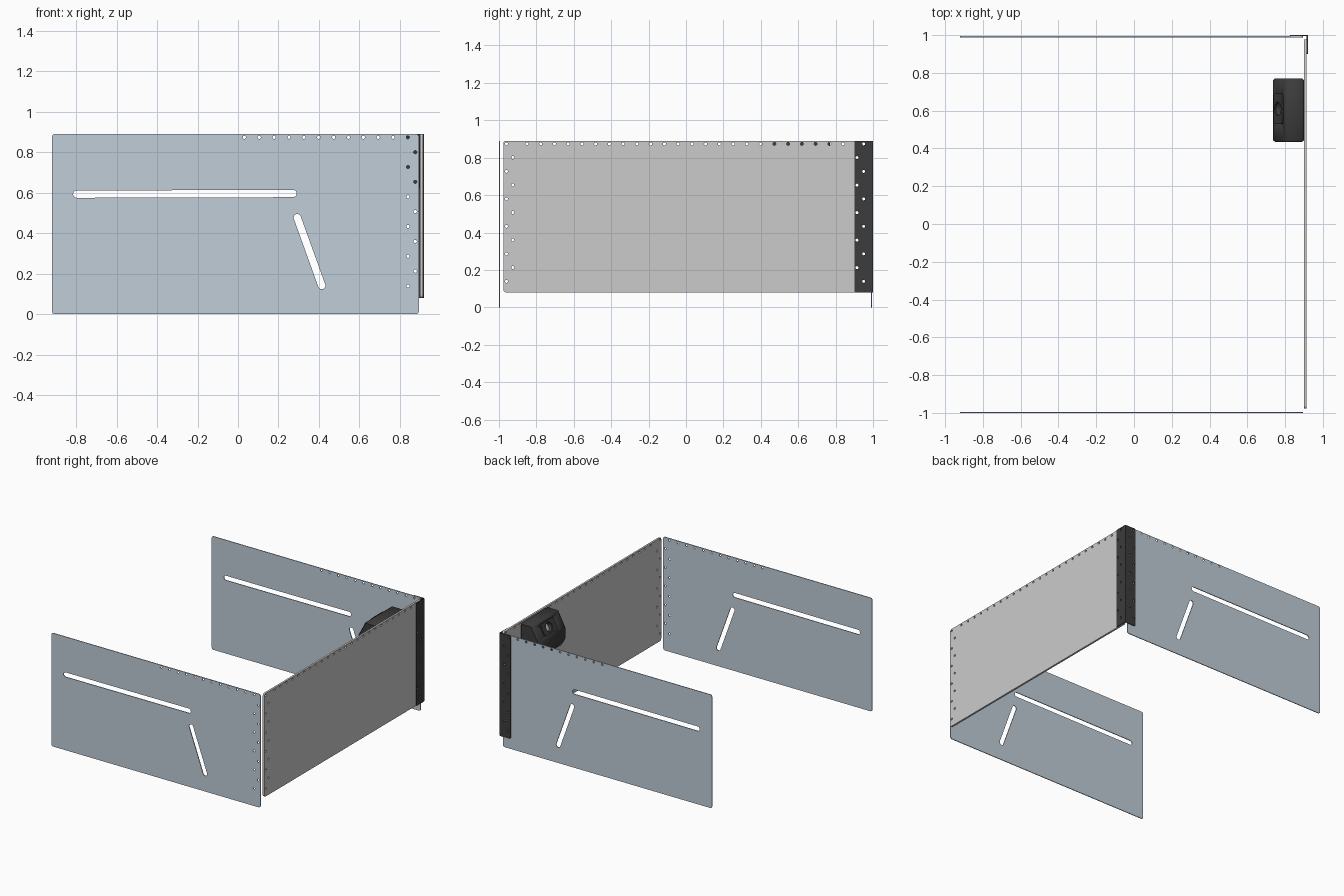
import bpy, bmesh
from math import pi, cos, sin, atan2
from mathutils import Matrix, Vector

if "Cube" in bpy.data.objects:
    bpy.data.objects.remove(bpy.data.objects["Cube"])

def material(name, c):
    m = bpy.data.materials.new(name)
    m.diffuse_color = (*c, 1)
    m.use_nodes = True
    m.node_tree.nodes["Principled BSDF"].inputs["Base Color"].default_value = m.diffuse_color
    return m

BLUE = material("pale_blue_sheet", (0.53, 0.61, 0.69))
DARK = material("dark_metal", (0.045, 0.045, 0.045))
PITCH, TOP = 0.0735, 0.874

# 2D outlines
def arc(cx, cy, r, a0, a1, n):
    return [(cx + r * cos(a0 + (a1 - a0) * i / n), cy + r * sin(a0 + (a1 - a0) * i / n)) for i in range(n + 1)]

def circle(x, y, r=0.008, n=16):
    return arc(x, y, r, 0, 2 * pi, n)[:-1]

def slot(a, b, r=0.018):
    t = atan2(b[1] - a[1], b[0] - a[0])
    return arc(*a, r, t + pi / 2, t + 3 * pi / 2, 10) + arc(*b, r, t - pi / 2, t + pi / 2, 10)

def rounded_rect(x0, x1, y0, y1, r):
    pts = []
    for k, (x, y) in enumerate([(x1 - r, y1 - r), (x0 + r, y1 - r), (x0 + r, y0 + r), (x1 - r, y0 + r)]):
        pts += arc(x, y, r, k * pi / 2, (k + 1) * pi / 2, 5)
    return pts

def plate(name, loops, thickness, matrix, mat=None):
    """Filled outline (first loop) with holes (other loops), extruded both ways."""
    cu = bpy.data.curves.new(name, 'CURVE')
    cu.dimensions, cu.fill_mode, cu.extrude = '2D', 'BOTH', thickness / 2
    for pts in loops:
        s = cu.splines.new('POLY')
        s.points.add(len(pts) - 1)
        for p, q in zip(s.points, pts):
            p.co = (*q, 0, 1)
        s.use_cyclic_u = True
    tmp = bpy.data.objects.new(name + "_outline", cu)
    bpy.context.collection.objects.link(tmp)
    me = bpy.data.meshes.new_from_object(tmp.evaluated_get(bpy.context.evaluated_depsgraph_get()))
    bpy.data.objects.remove(tmp)
    me.transform(matrix)
    bm = bmesh.new()
    bm.from_mesh(me)
    bmesh.ops.remove_doubles(bm, verts=bm.verts, dist=1e-5)
    bmesh.ops.recalc_face_normals(bm, faces=bm.faces)
    bm.to_mesh(me)
    bm.free()
    me.materials.clear()
    if mat:
        me.materials.append(mat)
    ob = bpy.data.objects.new(name, me)
    bpy.context.collection.objects.link(ob)
    return ob

def facing_y(y):   # outline (x, z)
    return Matrix(((1, 0, 0, 0), (0, 0, -1, y), (0, 1, 0, 0), (0, 0, 0, 1)))

def facing_x(x):   # outline (y, z)
    return Matrix(((0, 0, 1, x), (1, 0, 0, 0), (0, 1, 0, 0), (0, 0, 0, 1)))

def zigzag(even, odd):
    return [circle(odd if i % 2 else even, TOP - PITCH * i) for i in range(11)]

# side panels with slots and rivet holes
side = [rounded_rect(-0.92, 0.894, 0, 0.89, 0.014),
        slot((-0.797, 0.593), (0.272, 0.596)),
        slot((0.293, 0.477), (0.414, 0.141))]
side += zigzag(0.84, 0.876) + [circle(0.84 - PITCH * i, TOP) for i in range(1, 12)]
plate("front_side_panel", side, 0.006, facing_y(-0.997), BLUE)
plate("rear_side_panel", side, 0.006, facing_y(0.991), BLUE)

# end panel
end = [rounded_rect(-0.977, 0.977, 0.08, 0.89, 0.015)]
end += zigzag(0.95, 0.914) + zigzag(-0.96, -0.926)
end += [circle(0.84 - PITCH * i, TOP) for i in range(24)]
plate("end_panel", end, 0.015, facing_x(0.9065))

# corner angle bracket
plate("bracket_side_leg", [rounded_rect(0.826, 0.92, 0.08, 0.89, 0.008)] + zigzag(0.84, 0.876),
      0.006, facing_y(0.997), DARK)
plate("bracket_end_leg", [rounded_rect(0.9, 1.0, 0.08, 0.89, 0.008)] + zigzag(0.95, 0.914),
      0.006, facing_x(0.917), DARK)

# housing mounted inside the end panel
body = plate("housing", [[(0.899, 0.885), (0.8, 0.885), (0.737, 0.765), (0.737, 0.68), (0.775, 0.615), (0.899, 0.615)]],
             0.335, facing_y(0.6025), DARK)
bev = body.modifiers.new("edge", 'BEVEL')
bev.width, bev.segments, bev.limit_method = 0.008, 1, 'ANGLE'

# sloped face frame: u along y, v up the slope, n outward
u, v = Vector((0, -1, 0)), Vector((0.063, 0, 0.12)).normalized()
n = u.cross(v)
slope = Matrix((u, v, n)).transposed().to_4x4()
def on_slope(d):
    return Matrix.Translation(Vector((0.7685, 0.61, 0.825)) + n * d) @ slope

# round opening cut into the sloped face
cutter = plate("opening_cutter", [circle(0, 0, 0.036, 24)], 0.06, on_slope(0))
cutter.hide_render = cutter.hide_viewport = True
cutter.display_type = 'WIRE'
cut = body.modifiers.new("opening", 'BOOLEAN')
cut.object, cut.operation, cut.solver = cutter, 'DIFFERENCE', 'EXACT'
plate("opening_rim", [rounded_rect(-0.08, 0.08, -0.048, 0.048, 0.015), circle(0, 0, 0.036, 24)],
      0.01, on_slope(0.004), DARK)
plate("opening_disc", [circle(0, 0, 0.03, 24)], 0.006, on_slope(-0.026))
